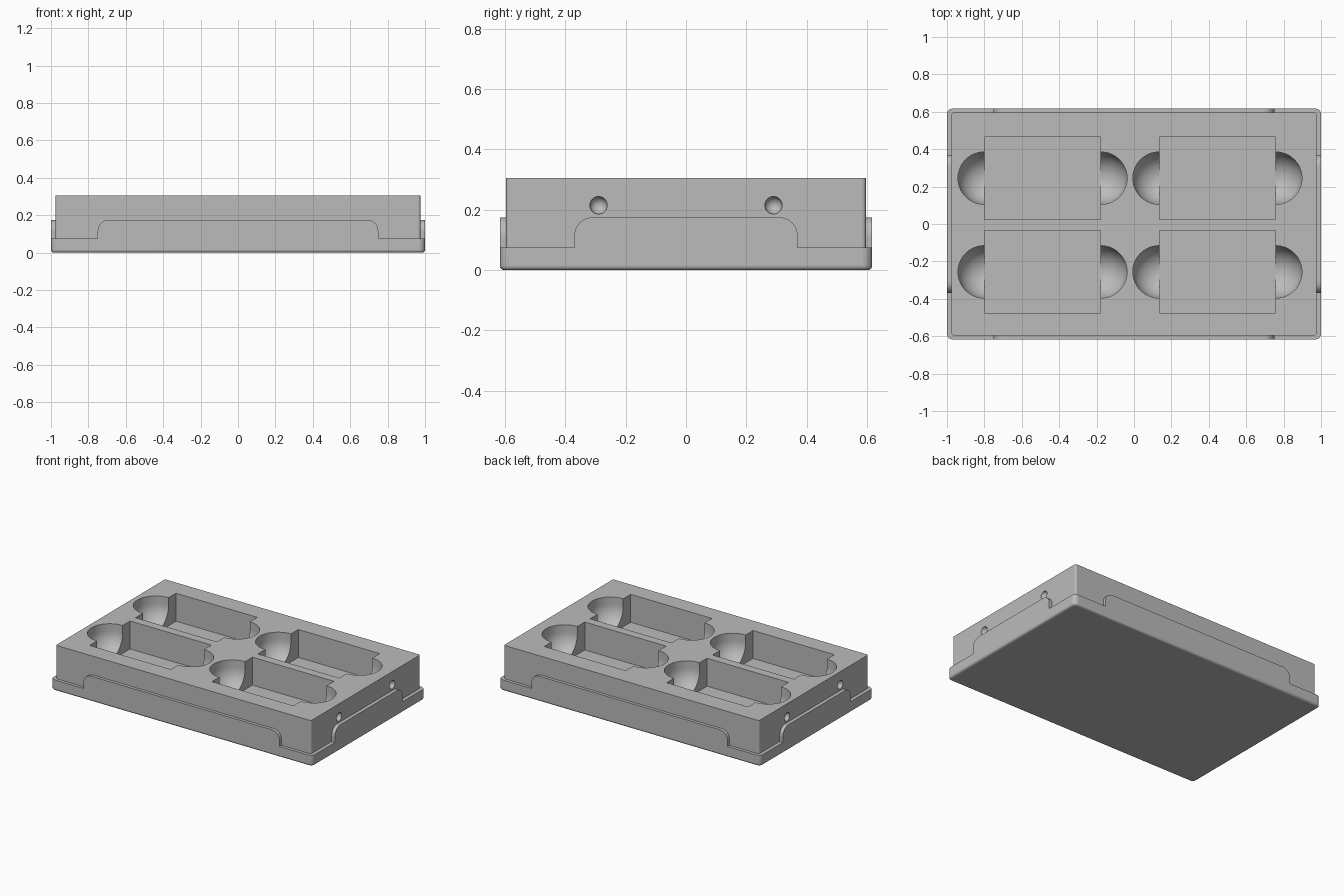
import bpy, bmesh
from math import sin, cos, pi
from mathutils import Matrix, Vector

cube = bpy.data.objects.get("Cube")
if cube:
    bpy.data.objects.remove(cube)

BODY_TOP, STEP_Z, TAB_Z = 0.305, 0.075, 0.175
FLOOR_Z = 0.112          # pocket floor
CUP_R = 0.14             # finger cup radius

grey = bpy.data.materials.new("light_grey_plastic")
grey.use_nodes = True
colour = (0.5, 0.5, 0.5, 1)
grey.diffuse_color = colour
grey.node_tree.nodes["Principled BSDF"].inputs["Base Color"].default_value = colour


def finish(bm, name):
    bmesh.ops.recalc_face_normals(bm, faces=bm.faces)
    mesh = bpy.data.meshes.new(name)
    bm.to_mesh(mesh)
    bm.free()
    mesh.materials.append(grey)
    obj = bpy.data.objects.new(name, mesh)
    bpy.context.collection.objects.link(obj)
    return obj


def box(name, low, high, corner=0, bottom=0):
    """Box between two corners, with optional rounded uprights and bottom edge."""
    bm = bmesh.new()
    bmesh.ops.create_cube(bm, size=1)
    low, high = Vector(low), Vector(high)
    for v in bm.verts:
        v.co = (low + high) / 2 + v.co * (high - low)
    if corner:
        uprights = [e for e in bm.edges if abs(e.verts[0].co.z - e.verts[1].co.z) > 0.01]
        bmesh.ops.bevel(bm, geom=uprights, offset=corner, segments=5,
                        profile=0.5, affect='EDGES')
    if bottom:
        rim = [e for e in bm.edges if all(v.co.z < low.z + 1e-4 for v in e.verts)]
        bmesh.ops.bevel(bm, geom=rim, offset=bottom, segments=4,
                        profile=0.5, affect='EDGES')
    return finish(bm, name)


def loft(name, rings):
    """Closed solid through stacked rings of equal length."""
    bm = bmesh.new()
    rows = [[bm.verts.new(p) for p in ring] for ring in rings]
    n = len(rows[0])
    for a, b in zip(rows, rows[1:]):
        for i in range(n):
            j = (i + 1) % n
            bm.faces.new((a[i], a[j], b[j], b[i]))
    bm.faces.new(rows[0])
    bm.faces.new(rows[-1])
    return finish(bm, name)


def corner_cutter(sx, sy):
    """Clears the skirt at one corner, leaving round-shouldered tabs beside it."""
    rings = []
    levels = [(STEP_Z, 0)]
    r = 0.06
    for i in range(9):
        a = i / 8 * pi / 2
        levels.append((TAB_Z - r + r * sin(a), r * (1 - cos(a))))
    levels.append((TAB_Z + 0.05, r))
    for z, inset in levels:
        x, y = 0.75 - inset, 0.37 - inset
        rings.append([(sx * u, sy * v, z) for u, v in ((x, y), (2, y), (2, 2), (x, 2))])
    return loft("corner_cutter", rings)


def cup_cutter(x, y):
    """Round-bottomed finger cup, straight-walled above its hemisphere."""
    centre_z = FLOOR_Z + CUP_R + 0.002
    profile = [(CUP_R, BODY_TOP + 0.05)]
    for i in range(14):
        a = i / 14 * pi / 2
        profile.append((CUP_R * cos(a), centre_z - CUP_R * sin(a)))
    n = 64
    angles = [(i + 0.5) * 2 * pi / n for i in range(n)]
    rings = [[(x + r * cos(a), y + r * sin(a), z) for a in angles] for r, z in profile]
    return loft("cup_cutter", rings)


def dimple_cutter(x, y):
    """Ball that leaves a round dimple in an end wall."""
    bm = bmesh.new()
    bmesh.ops.create_uvsphere(bm, u_segments=32, v_segments=16, radius=0.029,
                              matrix=Matrix.Translation((x, y, 0.215)))
    return finish(bm, "dimple_cutter")


def combine(target, other, operation):
    mod = target.modifiers.new("combine", 'BOOLEAN')
    mod.operation = operation
    mod.solver = 'EXACT'
    mod.object = other
    bpy.context.view_layer.objects.active = target
    bpy.ops.object.modifier_apply(modifier=mod.name)
    bpy.data.objects.remove(other)


# Skirt with a tab along each side
tray = box("tray", (-1, -0.617, 0), (1, 0.617, TAB_Z), corner=0.03, bottom=0.015)
for sx in (-1, 1):
    for sy in (-1, 1):
        combine(tray, corner_cutter(sx, sy), 'DIFFERENCE')

# Main block
block = box("block", (-0.975, -0.596, 0.03), (0.975, 0.596, BODY_TOP), corner=0.012)
combine(tray, block, 'UNION')

# Four pockets, each with a finger cup at both ends
for x0 in (-0.80, 0.135):
    for yc in (-0.256, 0.245):
        x1 = x0 + 0.622
        pocket = box("pocket_cutter", (x0, yc - 0.221, FLOOR_Z), (x1, yc + 0.221, BODY_TOP + 0.1))
        combine(tray, pocket, 'DIFFERENCE')
        for x in (x0 - 0.001, x1 + 0.001):
            combine(tray, cup_cutter(x, yc), 'DIFFERENCE')

# Dimples in the end walls
for x in (-0.975, 0.975):
    for y in (-0.29, 0.29):
        combine(tray, dimple_cutter(x, y), 'DIFFERENCE')

# Smooth curved surfaces, keep flat faces flat
bpy.ops.object.select_all(action='DESELECT')
tray.select_set(True)
bpy.context.view_layer.objects.active = tray
bpy.ops.object.shade_smooth_by_angle(angle=0.52)
for face in tray.data.polygons:
    if max(abs(c) for c in face.normal) > 0.9999:
        face.use_smooth = False
